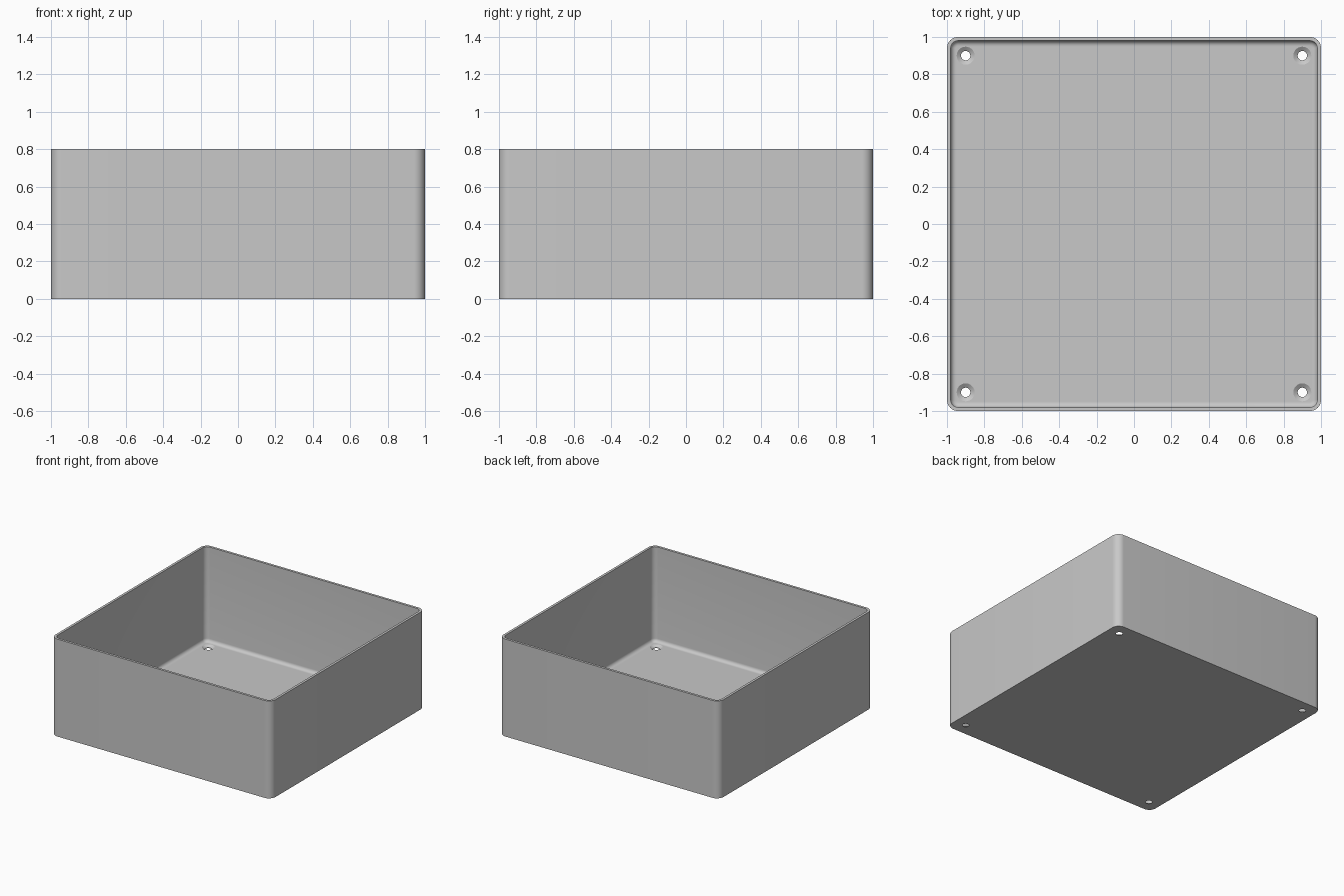
import bpy, bmesh, math

cube = bpy.data.objects.get("Cube")
if cube:
    bpy.data.objects.remove(cube)

HEIGHT, WALL, FLOOR = 0.8, 0.02, 0.02
RADIUS, FILLET, ARC = 0.06, 0.028, 10

grey = bpy.data.materials.new("plain grey")
grey.use_nodes = True
colour = (0.58, 0.58, 0.58, 1)
grey.diffuse_color = colour
grey.node_tree.nodes["Principled BSDF"].inputs["Base Color"].default_value = colour


def rounded_square(bm, inset, z):
    """Ring of vertices around a square with rounded corners."""
    radius = RADIUS - inset
    centre = 1 - RADIUS
    ring = []
    for quarter in range(4):
        mid = math.radians(45 + 90 * quarter)
        cx = math.copysign(centre, math.cos(mid))
        cy = math.copysign(centre, math.sin(mid))
        for i in range(ARC + 1):
            a = math.pi / 2 * (quarter + i / ARC)
            ring.append(bm.verts.new((cx + radius * math.cos(a),
                                      cy + radius * math.sin(a), z)))
    return ring


def circle(bm, x, y, radius, z, sides=40):
    return [bm.verts.new((x + radius * math.cos(math.tau * i / sides),
                          y + radius * math.sin(math.tau * i / sides), z))
            for i in range(sides)]


def loft(bm, rings):
    """Closed solid through a list of rings."""
    for a, b in zip(rings, rings[1:]):
        for i in range(len(a)):
            j = (i + 1) % len(a)
            bm.faces.new((a[i], a[j], b[j], b[i]))
    bm.faces.new(rings[0])
    bm.faces.new(rings[-1])


def make_object(bm, name):
    bmesh.ops.recalc_face_normals(bm, faces=bm.faces)
    mesh = bpy.data.meshes.new(name)
    bm.to_mesh(mesh)
    bm.free()
    obj = bpy.data.objects.new(name, mesh)
    bpy.context.collection.objects.link(obj)
    obj.data.materials.append(grey)
    return obj


# Open box: outer wall, rim, inner wall, floor fillet
bm = bmesh.new()
profile = [(0, 0), (0, HEIGHT), (WALL, HEIGHT)]
for step in range(7):
    a = math.pi / 2 * step / 6
    profile.append((WALL + FILLET * (1 - math.cos(a)),
                    FLOOR + FILLET * (1 - math.sin(a))))
loft(bm, [rounded_square(bm, inset, z) for inset, z in profile])
box = make_object(bm, "open_box")

# Countersunk screw holes in the four floor corners
bm = bmesh.new()
for x in (-0.9, 0.9):
    for y in (-0.9, 0.9):
        loft(bm, [circle(bm, x, y, r, z) for r, z in
                  ((0.025, -0.05), (0.025, 0.004), (0.048, FLOOR), (0.048, 0.03))])
cutter = make_object(bm, "screw_hole_cutter")
cutter.hide_render = True

bpy.ops.object.select_all(action="DESELECT")
bpy.context.view_layer.objects.active = box
box.select_set(True)
cut = box.modifiers.new("screw_holes", "BOOLEAN")
cut.object = cutter
cut.operation = "DIFFERENCE"
cut.solver = "EXACT"
bpy.ops.object.modifier_apply(modifier=cut.name)
bpy.data.objects.remove(cutter)
bpy.ops.object.shade_smooth_by_angle(angle=math.radians(30))
